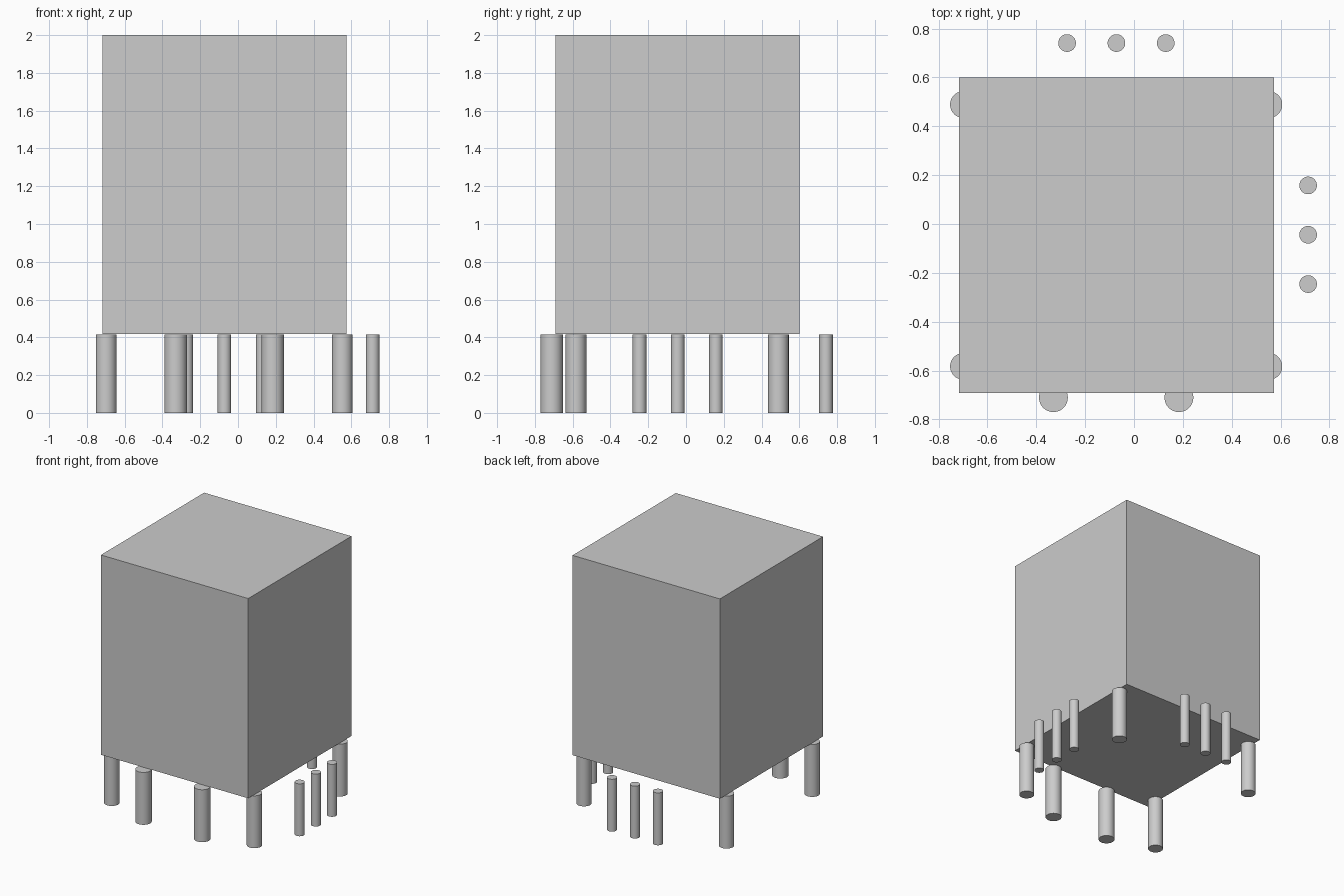
import bpy
import math

cube = bpy.data.objects.get("Cube")
if cube:
    bpy.data.objects.remove(cube, do_unlink=True)

# Single plain grey
grey = bpy.data.materials.new("plain_grey")
grey.use_nodes = True
colour = (0.604, 0.604, 0.604, 1)
grey.diffuse_color = colour
grey.node_tree.nodes["Principled BSDF"].inputs["Base Color"].default_value = colour

PIN_HEIGHT = 0.415


def add_block(name, low, high):
    centre = [(a + b) / 2 for a, b in zip(low, high)]
    bpy.ops.mesh.primitive_cube_add(size=1, location=centre)
    obj = bpy.context.object
    obj.name = name
    obj.scale = [b - a for a, b in zip(low, high)]
    bpy.ops.object.transform_apply(location=False, rotation=False, scale=True)
    obj.data.materials.append(grey)


def add_pin(name, x, y, radius):
    bpy.ops.mesh.primitive_cylinder_add(
        vertices=48, radius=radius, depth=PIN_HEIGHT,
        location=(x, y, PIN_HEIGHT / 2))
    obj = bpy.context.object
    obj.name = name
    obj.data.materials.append(grey)
    bpy.ops.object.shade_smooth_by_angle(angle=math.radians(30))


# Main body
add_block("body", (-0.717, -0.692, 0.417), (0.574, 0.6, 2))

# Thick legs under the four corners
for side, x in (("right", -0.698), ("left", 0.552)):
    for end, y in (("front", -0.583), ("back", 0.489)):
        add_pin(f"{end}_{side}_leg", x, y, 0.055)

# Pair of thick legs along the front
for side, x in (("right", -0.33), ("left", 0.184)):
    add_pin(f"front_middle_{side}_leg", x, -0.711, 0.059)

# Rows of three thin pins beyond the back and the left side
for i in range(3):
    add_pin(f"back_pin_{i + 1}", -0.274 + i * 0.202, 0.741, 0.036)
    add_pin(f"left_pin_{i + 1}", 0.713, -0.246 + i * 0.202, 0.036)
